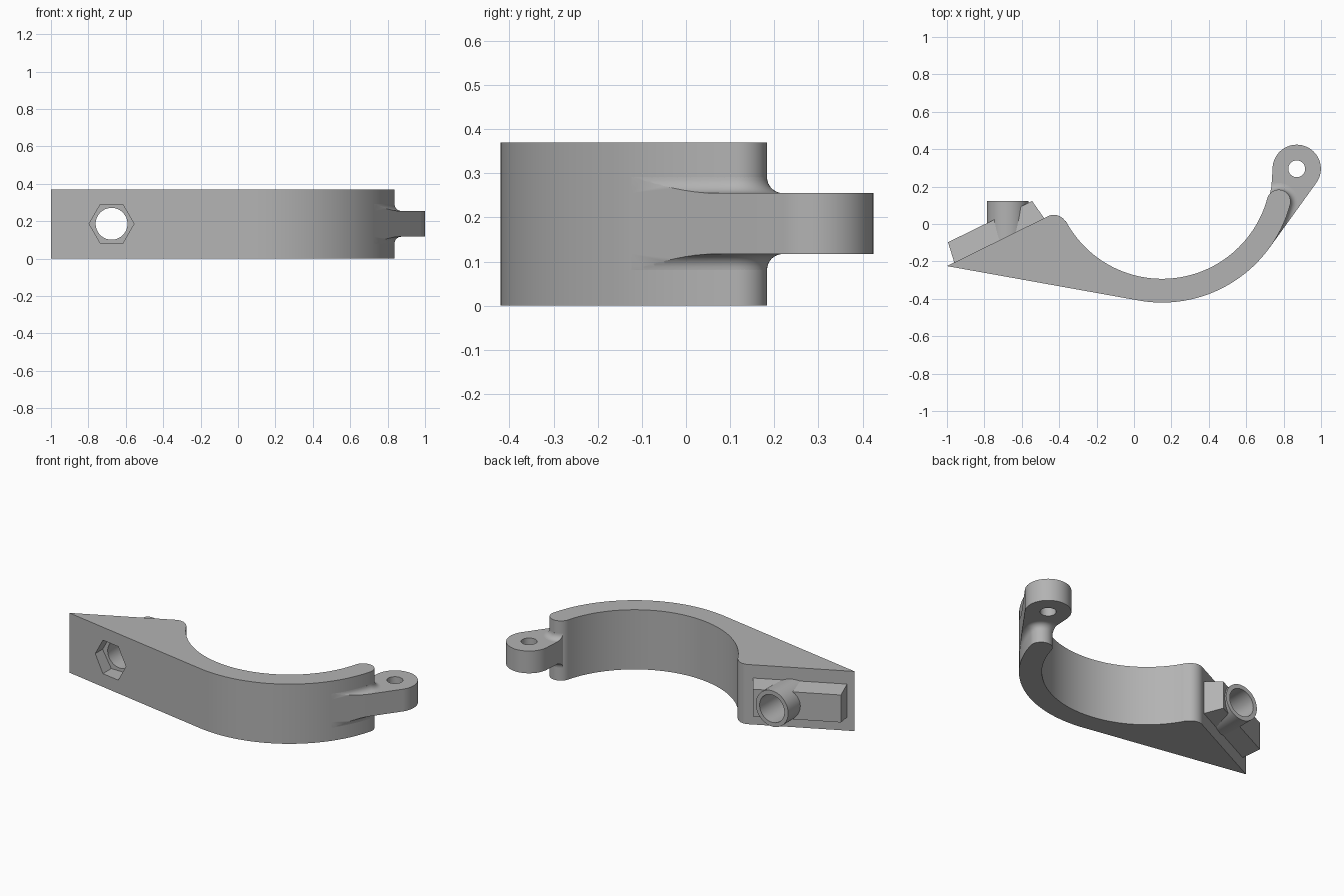
import bpy, bmesh
from math import cos, sin, pi, radians, sqrt, atan2, acos, asin, hypot
from mathutils import Vector

if "Cube" in bpy.data.objects:
    bpy.data.objects.remove(bpy.data.objects["Cube"])

grey = bpy.data.materials.new("plain_grey")
grey.use_nodes = True
grey.diffuse_color = (0.45, 0.45, 0.45, 1)
grey.node_tree.nodes["Principled BSDF"].inputs["Base Color"].default_value = grey.diffuse_color


def arc(c, r, a0, a1, n):
    """Points on a circle from angle a0 to a1 (radians)."""
    return [(c[0] + r * cos(a0 + (a1 - a0) * i / n),
             c[1] + r * sin(a0 + (a1 - a0) * i / n)) for i in range(n + 1)]


def loft(name, rings):
    """Closed solid through rings of equal point count."""
    bm = bmesh.new()
    loops = [[bm.verts.new(p) for p in ring] for ring in rings]
    n = len(loops[0])
    for a, b in zip(loops, loops[1:]):
        for i in range(n):
            j = (i + 1) % n
            bm.faces.new((a[i], a[j], b[j], b[i]))
    bm.faces.new(loops[0])
    bm.faces.new(loops[-1])
    bmesh.ops.recalc_face_normals(bm, faces=bm.faces)
    mesh = bpy.data.meshes.new(name)
    bm.to_mesh(mesh)
    bm.free()
    obj = bpy.data.objects.new(name, mesh)
    bpy.context.collection.objects.link(obj)
    mesh.materials.append(grey)
    return obj


def prism(name, outline, z0, z1):
    return loft(name, [[(x, y, z) for x, y in outline] for z in (z0, z1)])


def rod(name, x, z, r, y0, y1, n=64):
    ring = arc((x, z), r, 0, 2 * pi, n)[:-1]
    return loft(name, [[(px, y, pz) for px, pz in ring] for y in (y0, y1)])


def activate(obj):
    bpy.ops.object.select_all(action="DESELECT")
    obj.select_set(True)
    bpy.context.view_layer.objects.active = obj


def boolean(obj, cutter, operation="DIFFERENCE"):
    mod = obj.modifiers.new("cut", "BOOLEAN")
    mod.operation, mod.solver, mod.object = operation, "EXACT", cutter
    activate(obj)
    bpy.ops.object.modifier_apply(modifier=mod.name)
    bpy.data.objects.remove(cutter)


# Shared dimensions
height, mid_z = 0.37, 0.186
centre, r_in, r_out = (0.15, 0.29), 0.583, 0.71
r_mid, r_cap = (r_in + r_out) / 2, (r_out - r_in) / 2
end = asin(-0.17 / r_mid)
cap = (centre[0] + r_mid * cos(end), centre[1] + r_mid * sin(end))
tip = (-1.0, -0.225)

# Clamp body: half ring with a rounded end and a wedge-shaped foot
dx, dy = tip[0] - centre[0], tip[1] - centre[1]
tangent = atan2(dy, dx) + acos(r_out / hypot(dx, dy))
corner = (-0.428, -0.021)
meet = atan2(centre[1] - corner[1], centre[0] - corner[0])
outline = [tip]
outline += arc(centre, r_out, tangent, end, 64)
outline += arc(cap, r_cap, end, end + pi, 20)[1:-1]
outline += arc(centre, r_in, end, meet - pi, 72)
outline += arc(corner, 0.07, meet, radians(116), 14)[1:]
body = prism("clamp_body", outline, 0, height)

# Hinge lug: round eye blending tangentially into the ring
eye, r_eye = (0.87, 0.295), 0.129
lean = radians(-35.6)
lug_plan = arc(eye, r_eye, lean, pi, 48)
lug_plan += [(0.735, 0.2), (0.727, 0.16)]
lug_plan += arc(centre, r_mid, end, lean, 6)
lug_plan += [(centre[0] + r_out * cos(lean), centre[1] + r_out * sin(lean))]
lug_low, lug_top = 0.117, 0.255
lug = prism("hinge_lug", lug_plan, lug_low, lug_top)
boolean(lug, prism("pin_cutter", arc(eye, 0.045, 0, 2 * pi, 40)[:-1], -1, 1))

# Concave fillets where the ring end meets the lug faces
fillet = 0.036


def grown_end(d):
    return (arc(centre, r_out + d, lean - 0.1, end, 24)
            + arc(cap, r_cap + d, end, end + pi, 24)[1:]
            + arc(centre, r_mid, end - 0.1, lean - 0.1, 8))


for name, z, side in (("upper_fillet", lug_top, 1), ("lower_fillet", lug_low, -1)):
    rings = []
    for i in range(9):
        t = pi / 2 * i / 8
        d, h = fillet * (1 - sin(t)), fillet * (1 - cos(t))
        rings.append([(x, y, z + side * h) for x, y in grown_end(d)])
    blend = loft(name, rings)
    boolean(blend, prism("lug_trim", lug_plan, -1, 1), "INTERSECT")

# Tapered rib on the slanted face
along = Vector((0.898, 0.44, 0)).normalized()
out = Vector((-along.y, along.x, 0))
base = Vector((*tip, 0))


def rib_ring(h, inset):
    s0, s1, half = 0.043 + inset, 0.58 - inset, 0.103 - inset
    return [base + along * s + out * h + Vector((0, 0, mid_z + z))
            for s, z in ((s0, -half), (s1, -half), (s1, half), (s0, half))]


rib = loft("tapered_rib", [rib_ring(-0.01, -0.001), rib_ring(0.112, 0.018)])

# Bolt tube with its bore and hexagonal nut pocket
bolt_x, bore = -0.676, 0.085
tube = rod("bolt_tube", bolt_x, mid_z, 0.111, -0.15, 0.123)
boolean(body, rod("nut_cutter", bolt_x, mid_z, 0.12, -0.5, -0.19, 6))
for part in (body, rib, tube):
    boolean(part, rod("bore_cutter", bolt_x, mid_z, bore, -0.6, 0.3))

# Smooth the curved walls, keep edges crisp
for obj in list(bpy.context.collection.objects):
    if obj.type == "MESH" and grey.name in obj.data.materials:
        activate(obj)
        bpy.ops.object.shade_smooth_by_angle(angle=radians(30))
